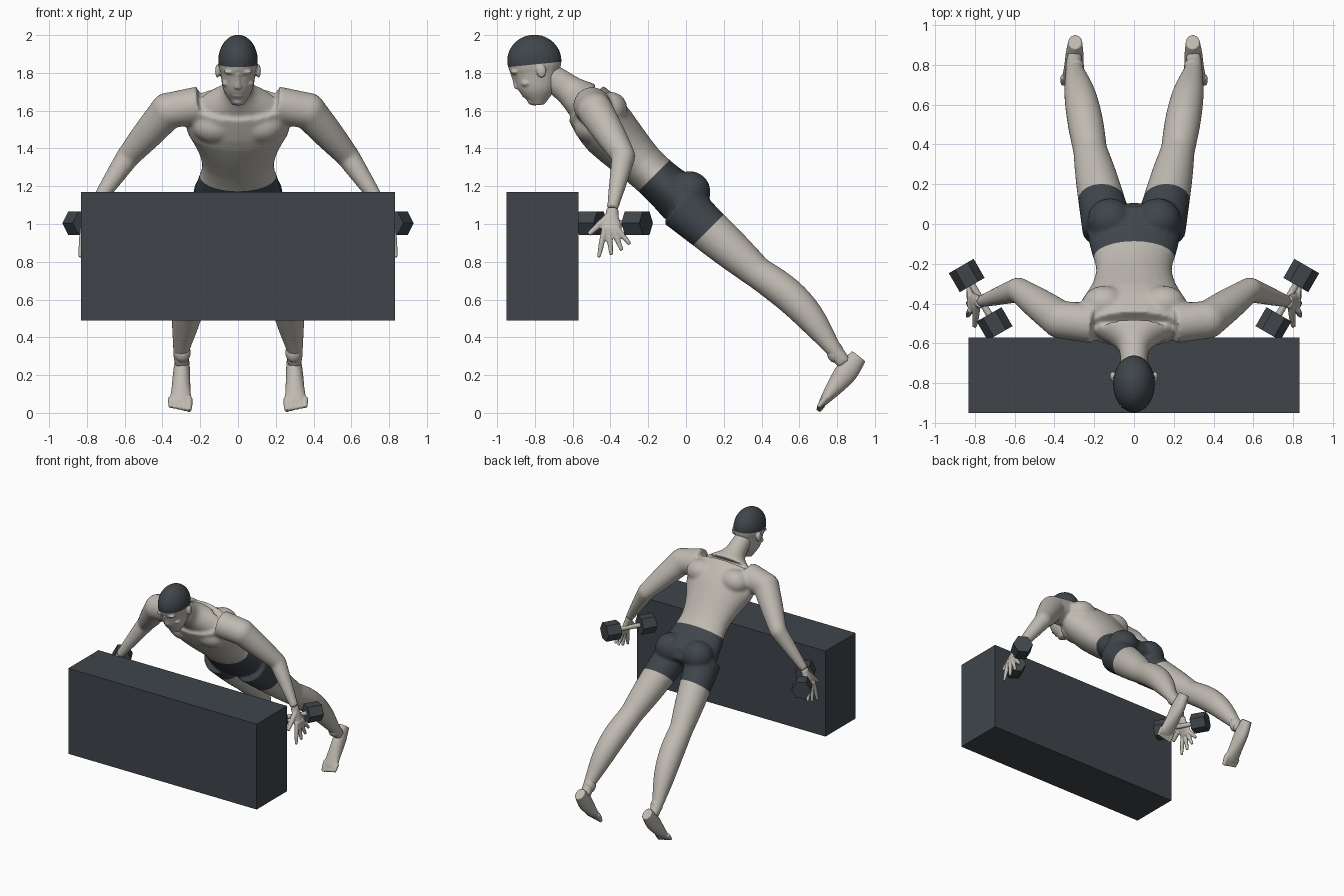
import bpy, bmesh, math
from mathutils import Vector, Matrix

old_cube = bpy.data.objects.get("Cube")
if old_cube:
    bpy.data.objects.remove(old_cube, do_unlink=True)


def material(name, *colour):
    mat = bpy.data.materials.new(name)
    mat.use_nodes = True
    mat.diffuse_color = (*colour, 1)
    shader = mat.node_tree.nodes["Principled BSDF"]
    shader.inputs["Base Color"].default_value = (*colour, 1)
    shader.inputs["Roughness"].default_value = .8
    return mat


SKIN = material("warm_grey_skin", .52, .49, .44)
DARK = material("dark_slate", .05, .06, .07)
ACROSS, ALONG = Vector((1, 0, 0)), Vector((0, 1, 0))
STRAIGHT = Vector((0, 0, 0))


def blend(values, t):
    """Smooth curve through evenly spaced values, with t from start to end."""
    first, last = values[0], values[-1]
    padded = [2 * first - values[1], *values, 2 * last - values[-2]]
    t *= len(values) - 1
    i = min(int(t), len(values) - 2)
    t -= i
    a, b, c, d = padded[i:i + 4]
    return b + t / 2 * (c - a + t * (2 * a - 5 * b + 4 * c - d + t * (3 * (b - c) + d - a)))


def sweep(bm, start, end, widths, depths=None, bow=STRAIGHT, ref=ACROSS, sides=24, steps=12):
    """Elliptical limb from start to end; widths are measured along ref."""
    start, end = Vector(start), Vector(end)
    run = (end - start).normalized()
    u = (ref - run * ref.dot(run)).normalized()
    v = run.cross(u)
    rings = []
    for step in range(steps + 1):
        t = step / steps
        centre = start.lerp(end, t) + bow * math.sin(math.pi * t)
        wide, deep = blend(widths, t), blend(depths or widths, t)
        ring = []
        for k in range(sides):
            angle = math.tau * k / sides
            ring.append(bm.verts.new(centre + u * wide * math.cos(angle) + v * deep * math.sin(angle)))
        rings.append(ring)
    for low, high in zip(rings, rings[1:]):
        for k in range(sides):
            bm.faces.new((low[k - 1], low[k], high[k], high[k - 1]))
    bm.faces.new(rings[0])
    bm.faces.new(rings[-1])


def ball(bm, centre, *radii):
    place = Matrix.Translation(centre) @ Matrix.Diagonal((*radii, 1))
    bmesh.ops.create_uvsphere(bm, u_segments=24, v_segments=16, radius=1, matrix=place)


def add_object(name, bm, *materials):
    bmesh.ops.recalc_face_normals(bm, faces=bm.faces)
    mesh = bpy.data.meshes.new(name)
    bm.to_mesh(mesh)
    bm.free()
    for mat in materials:
        mesh.materials.append(mat)
    obj = bpy.data.objects.new(name, mesh)
    bpy.context.collection.objects.link(obj)
    return obj


def add_mirrored(obj):
    """Right-hand copy of a left-hand part."""
    bm = bmesh.new()
    bm.from_mesh(obj.data)
    bmesh.ops.scale(bm, vec=(-1, 1, 1), verts=bm.verts)
    add_object(obj.name.replace("left", "right"), bm, *obj.data.materials)


def mirror_forms(bm):
    """Repeat everything built so far on the other side."""
    copy = bmesh.ops.duplicate(bm, geom=bm.verts[:] + bm.edges[:] + bm.faces[:])["geom"]
    verts = [item for item in copy if isinstance(item, bmesh.types.BMVert)]
    bmesh.ops.scale(bm, vec=(-1, 1, 1), verts=verts)


def fuse(name, bm, voxel, rounds, cuts=(), is_dark=lambda centre: False):
    """Merge overlapping forms into one smooth skin, cut it and paint it by rule."""
    rough = add_object(name + "_forms", bm)
    merge = rough.modifiers.new("merge", 'REMESH')
    merge.mode, merge.voxel_size = 'VOXEL', voxel
    soften = rough.modifiers.new("soften", 'SMOOTH')
    soften.factor, soften.iterations = .5, rounds
    graph = bpy.context.evaluated_depsgraph_get()
    mesh = bpy.data.meshes.new_from_object(rough.evaluated_get(graph))
    bpy.data.objects.remove(rough, do_unlink=True)
    skin = bmesh.new()
    skin.from_mesh(mesh)
    bpy.data.meshes.remove(mesh)
    for point, normal in cuts:
        geom = skin.verts[:] + skin.edges[:] + skin.faces[:]
        bmesh.ops.bisect_plane(skin, geom=geom, plane_co=point, plane_no=normal)
    for face in skin.faces:
        face.smooth = True
        face.material_index = int(is_dark(face.calc_center_median()))
    return add_object(name, skin, SKIN, DARK)


# Bench block
bm = bmesh.new()
size = Matrix.Diagonal((1.66, .38, .68, 1))
bmesh.ops.create_cube(bm, size=1, matrix=Matrix.Translation((0, -.76, .83)) @ size)
add_object("bench_block", bm, DARK)

# Joints of the left side
collar, shoulder, elbow, wrist = (.2, -.5, 1.63), (.37, -.48, 1.6), (.58, -.33, 1.36), (.77, -.39, 1.08)
hip, knee, ankle, heel = (.13, -.03, 1.1), (.22, .37, .75), (.3, .78, .34), (.3, .84, .26)

# Body: limbs and muscles on both sides, then trunk and neck
bm = bmesh.new()
sweep(bm, collar, shoulder, (.1, .095), ref=ALONG)
sweep(bm, shoulder, elbow, (.095, .082, .063), ref=ALONG)
sweep(bm, elbow, wrist, (.063, .053, .042, .03), ref=ALONG)
sweep(bm, hip, knee, (.13, .118, .105, .086))
sweep(bm, knee, ankle, (.086, .09, .078, .045), bow=Vector((0, .02, .03)))
sweep(bm, ankle, heel, (.043, .04))
for joint, radius in ((shoulder, .096), (elbow, .062), (knee, .085), (ankle, .045)):
    ball(bm, joint, radius, radius, radius)
ball(bm, (.12, .02, 1.17), .115, .11, .11)    # glute
ball(bm, (.12, -.5, 1.52), .125, .095, .095)  # chest muscle
ball(bm, (.15, -.4, 1.61), .11, .09, .09)     # shoulder blade
mirror_forms(bm)
sweep(bm, (0, .04, 1.07), (0, -.02, 1.13), (.16, .24), (.1, .14))
sweep(bm, (0, -.01, 1.12), (0, -.53, 1.64), (.24, .22, .19, .22, .28, .25),
      (.14, .12, .12, .14, .155, .13), bow=Vector((0, -.01, -.02)))
sweep(bm, (0, -.54, 1.65), (0, -.74, 1.8), (.2, .09, .07, .065), (.11, .085, .075, .065))

# The shorts lie between two planes square to the trunk
waist, hem = Vector((0, -.17, 1.255)), Vector((0, .11, .96))
down = Vector((0, 1, -1))
fuse("body", bm, .011, 8, ((waist, down), (hem, down)),
     lambda c: abs(c.x) < .4 and down.dot(waist) < down.dot(c) < down.dot(hem))

# Head: paired features, then skull, jaw, nose and mouth
bm = bmesh.new()
ball(bm, (.04, -.908, 1.805), .036, .02, .012)   # brow
ball(bm, (.04, -.876, 1.775), .02, .017, .012)   # eyelid
ball(bm, (.055, -.845, 1.745), .03, .03, .02)    # cheek
ball(bm, (.108, -.765, 1.81), .013, .026, .036)  # ear
mirror_forms(bm)
ball(bm, (0, -.803, 1.865), .105, .144, .137)
sweep(bm, (0, -.78, 1.63), (0, -.8, 1.85), (.03, .075, .09, .1), (.03, .093, .118, .135))
sweep(bm, (0, -.92, 1.8), (0, -.895, 1.73), (.012, .012, .017))
ball(bm, (0, -.893, 1.725), .021, .017, .012)
for lip in (1.692, 1.678):
    ball(bm, (0, -.855, lip), .028, .014, .007)
ball(bm, (0, -.815, 1.65), .03, .025, .02)

# The hair cap covers everything above a slightly tilted hairline
hairline, above = Vector((0, -.95, 1.83)), Vector((0, -.1, 1))
fuse("head", bm, .006, 3, [(hairline, above)], lambda c: above.dot(c - hairline) > 0)

# Hands: palm, a fan of four fingers, and a thumb
bm = bmesh.new()
sweep(bm, wrist, (.82, -.395, .95), (.032, .036, .052, .054), (.027, .025, .022, .018), ref=ALONG)
for i in range(4):
    knuckle = Vector((.82, -.43 + i * .02, .98))
    angle, length = i * .3 - .2, .16 - i * .015
    tip = knuckle + length * Vector((.1, math.sin(angle), -math.cos(angle)))
    sweep(bm, knuckle, tip, (.016, .015, .01))
web, thumb_tip = (.79, -.41, 1.04), (.8, -.515, .945)
sweep(bm, web, thumb_tip, (.02, .018, .012))
add_mirrored(fuse("left_hand", bm, .006, 2))

# Feet, standing on the toes
bm = bmesh.new()
sweep(bm, (.295, .915, .3), (.305, .72, .05), (.035, .045, .05, .06), (.045, .06, .045, .02))
ball(bm, (.295, .79, .32), .045, .045, .055)
for i in range(5):
    x, radius = .26 + i * .024, .019 - i * .001
    sweep(bm, (x, .74, .08), (x, .7, .01 + i * .005), (radius, radius, radius * .7))
add_mirrored(fuse("left_foot", bm, .006, 2))

# Hexagonal dumbbells, their handles in the grip
grip, run = Vector((.77, -.38, 1.005)), Vector((.5, .866, 0))
for part, near, far, radius, sides, mat in (("handle", -.1, .1, .017, 16, SKIN),
                                            ("front_weight", -.195, -.085, .072, 6, DARK),
                                            ("back_weight", .085, .195, .072, 6, DARK)):
    bm = bmesh.new()
    sweep(bm, grip + run * near, grip + run * far, (radius, radius), sides=sides, steps=1)
    for face in bm.faces:
        face.smooth = part == "handle" and len(face.verts) == 4
    add_mirrored(add_object("left_dumbbell_" + part, bm, mat))
